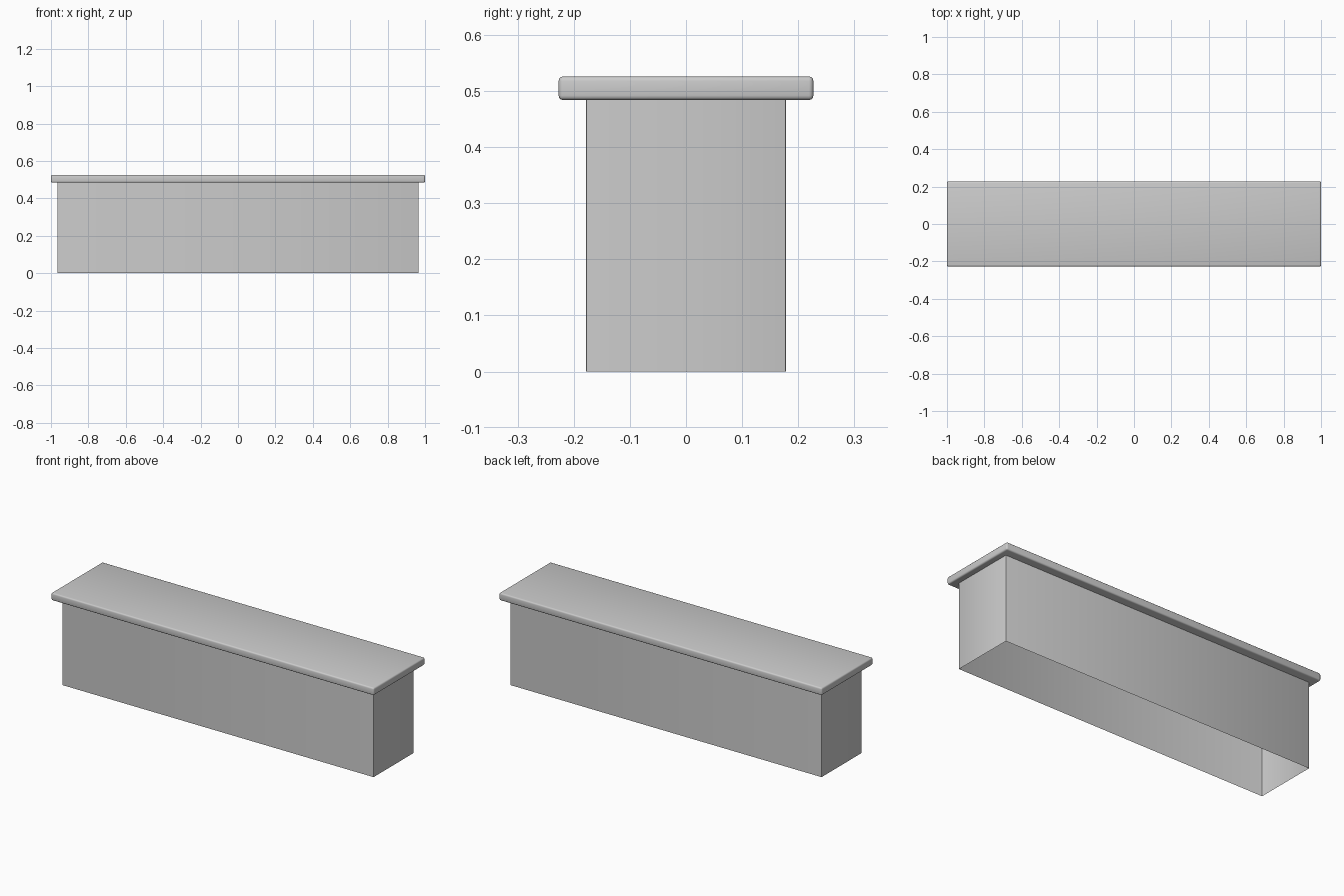
import bpy, bmesh, math
from mathutils import Matrix

if "Cube" in bpy.data.objects:
    bpy.data.objects.remove(bpy.data.objects["Cube"])


def block(name, size, z0, bevel, segments, open_ends=False):
    """Rounded box standing on z0; open_ends removes its top and bottom faces."""
    bm = bmesh.new()
    bmesh.ops.create_cube(bm, size=1, matrix=Matrix.Translation((0, 0, z0 + size[2] / 2))
                          @ Matrix.Diagonal((*size, 1)))
    if open_ends:
        caps = [f for f in bm.faces if abs(f.normal.z) > 0.5]
        bmesh.ops.delete(bm, geom=caps, context='FACES_ONLY')
    mesh = bpy.data.meshes.new(name)
    bm.to_mesh(mesh)
    bm.free()
    obj = bpy.data.objects.new(name, mesh)
    bpy.context.collection.objects.link(obj)
    mod = obj.modifiers.new("rounded_edges", 'BEVEL')
    mod.width = bevel
    mod.segments = segments
    mod.limit_method = 'ANGLE'
    mod.angle_limit = math.radians(40)
    bpy.ops.object.select_all(action='DESELECT')
    obj.select_set(True)
    bpy.context.view_layer.objects.active = obj
    bpy.ops.object.modifier_apply(modifier=mod.name)
    bpy.ops.object.shade_smooth_by_angle(angle=math.radians(40))
    return obj


# Hollow body, open underneath
block("counter_body", (1.93, 0.356, 0.484), 0, 0.003, 2, open_ends=True)

# Overhanging slab with softly rounded edges
block("counter_top", (2.0, 0.454, 0.042), 0.484, 0.008, 3)
